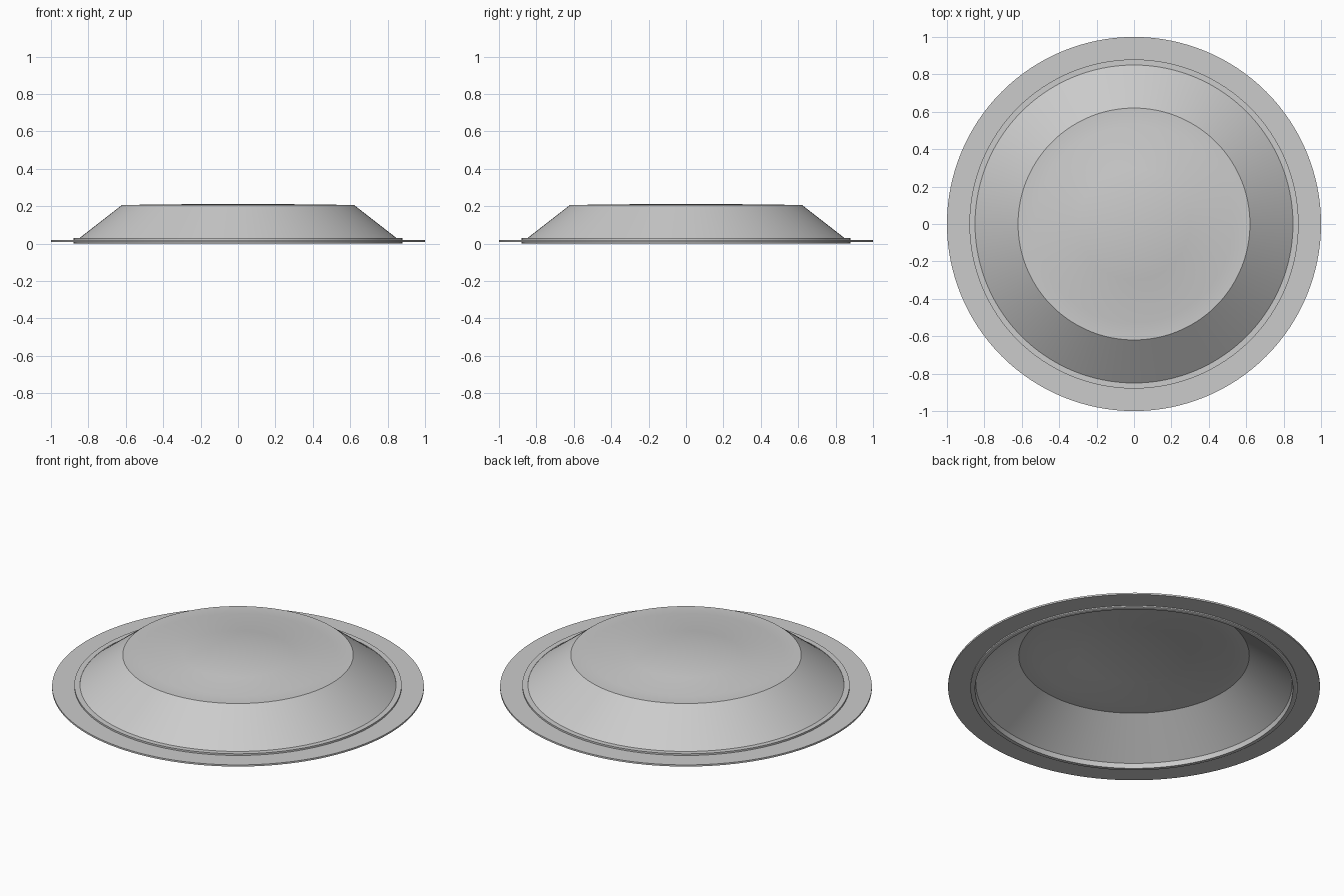
import bpy, bmesh
from math import sin, cos, tau, radians

if "Cube" in bpy.data.objects:
    bpy.data.objects.remove(bpy.data.objects["Cube"])

SEG = 128


def lathe(name, profile, closed=False):
    """Spin an (r, z) profile around the z axis; r = 0 makes a centre point."""
    bm = bmesh.new()
    rings = []
    for r, z in profile:
        if r == 0:
            rings.append([bm.verts.new((0, 0, z))] * SEG)
        else:
            rings.append([bm.verts.new((r * cos(tau * i / SEG), r * sin(tau * i / SEG), z))
                          for i in range(SEG)])
    pairs = list(zip(rings, rings[1:]))
    if closed:
        pairs.append((rings[-1], rings[0]))
    for a, b in pairs:
        for i in range(SEG):
            j = (i + 1) % SEG
            # profiles run outside to inside over the top, so faces point outwards
            quad = list(dict.fromkeys((a[i], a[j], b[j], b[i])))
            bm.faces.new(quad)
    if closed:
        bmesh.ops.recalc_face_normals(bm, faces=bm.faces)
    mesh = bpy.data.meshes.new(name)
    bm.to_mesh(mesh)
    bm.free()
    ob = bpy.data.objects.new(name, mesh)
    bpy.context.collection.objects.link(ob)
    bpy.ops.object.select_all(action='DESELECT')
    ob.select_set(True)
    bpy.context.view_layer.objects.active = ob
    bpy.ops.object.shade_smooth_by_angle(angle=radians(20))
    return ob


# thin outer flange
lathe("flange", [(1, 0.01), (1, 0.02), (0.87, 0.02), (0.87, 0.01)], closed=True)

# raised seat ring between flange and dome
lathe("seat_ring", [(0.88, 0.003), (0.88, 0.03), (0.85, 0.03), (0.855, 0.0), (0.875, 0.0)],
      closed=True)

# hollow sloped wall and flat top with two very shallow steps
lathe("dome", [(0.85, 0.028), (0.62, 0.207), (0.53, 0.207), (0.525, 0.208),
               (0.31, 0.208), (0.30, 0.211), (0, 0.211)])
